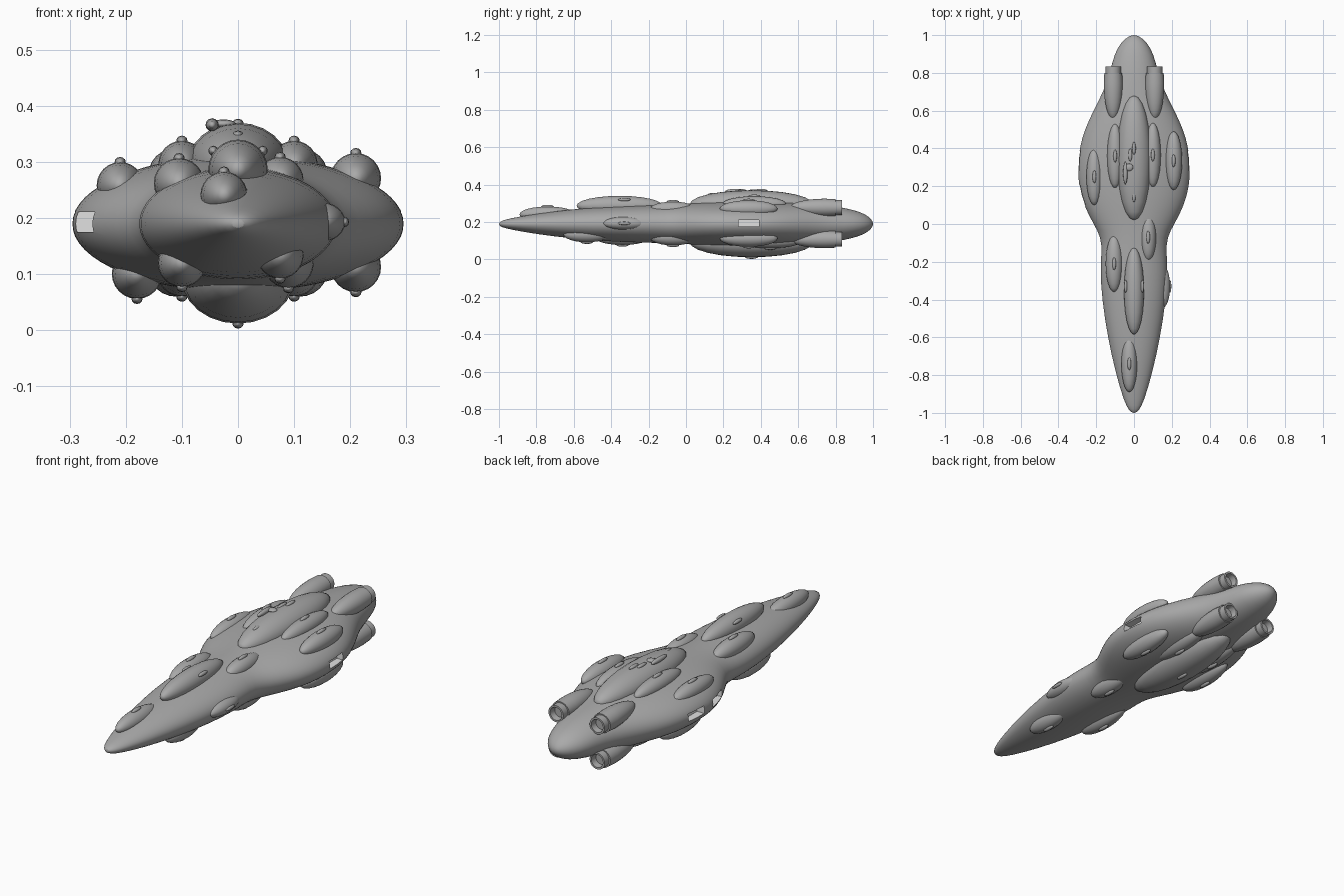
import bpy, bmesh, math
from mathutils import Matrix

old = bpy.data.objects.get("Cube")
if old:
    bpy.data.objects.remove(old, do_unlink=True)


def material(name, color):
    m = bpy.data.materials.new(name)
    m.use_nodes = True
    m.diffuse_color = color
    m.node_tree.nodes["Principled BSDF"].inputs["Base Color"].default_value = color
    return m


GREY = material("hull grey", (0.4, 0.4, 0.4, 1))
PALE = material("bay pale grey", (0.75, 0.75, 0.75, 1))


def make(name, bm, mat=GREY):
    bmesh.ops.recalc_face_normals(bm, faces=bm.faces)
    me = bpy.data.meshes.new(name)
    bm.to_mesh(me)
    bm.free()
    ob = bpy.data.objects.new(name, me)
    bpy.context.collection.objects.link(ob)
    me.materials.append(mat)
    return ob


def smooth(ob, angle=35):
    bpy.ops.object.select_all(action='DESELECT')
    ob.select_set(True)
    bpy.context.view_layer.objects.active = ob
    bpy.ops.object.shade_smooth_by_angle(angle=math.radians(angle))


def loft(name, stations, cx, cz, sides, capped=True):
    """Elliptical rings along y, each station being (y, half width, half height)."""
    bm = bmesh.new()
    rings = []
    for y, a, b in stations:
        ts = [2 * math.pi * i / sides for i in range(sides)]
        rings.append([bm.verts.new((cx + a * math.cos(t), y, cz + b * math.sin(t))) for t in ts])
    for r, s in zip(rings, rings[1:]):
        for i in range(sides):
            j = (i + 1) % sides
            bm.faces.new((r[i], r[j], s[j], s[i]))
    if capped:
        bm.faces.new(rings[0])
        bm.faces.new(rings[-1])
    return make(name, bm)


def ellipsoid(name, center, size, segments=24):
    bm = bmesh.new()
    bmesh.ops.create_uvsphere(bm, u_segments=segments, v_segments=segments // 2, radius=1)
    # poles point along the ship
    bm.transform(Matrix.Translation(center) @ Matrix.Diagonal((*size, 1))
                 @ Matrix.Rotation(math.pi / 2, 4, 'X'))
    ob = make(name, bm)
    smooth(ob, 60)
    return ob


# Main hull
HULL_Z = 0.19
hull = loft("hull", [
    (-1, .008, .006), (-.985, .028, .018), (-.94, .052, .03), (-.8, .095, .055),
    (-.6, .14, .08), (-.4, .17, .095), (-.25, .18, .1), (-.15, .172, .102),
    (-.07, .175, .105), (0, .215, .108), (.1, .268, .115), (.2, .294, .12),
    (.3, .3, .123), (.4, .291, .123), (.5, .263, .12), (.6, .216, .115),
    (.7, .163, .106), (.8, .128, .095), (.9, .105, .075), (.96, .07, .052),
    (.99, .035, .027), (1, .01, .008)], 0, HULL_Z, 32)
sub = hull.modifiers.new("round", 'SUBSURF')
sub.levels = sub.render_levels = 1
hull.data.materials.append(PALE)

# Recessed hangar bays: one on the left, two on the right
cutters = []
for x, y in ((.3, .335), (-.3, .335), (-.28, .15)):
    bm = bmesh.new()
    bmesh.ops.create_cube(bm, size=1, matrix=Matrix.Translation((x, y, .193))
                          @ Matrix.Diagonal((.09, .11, .036, 1)))
    cutter = make("bay_cutter", bm, PALE)
    cutter.hide_render = True
    cut = hull.modifiers.new("bay", 'BOOLEAN')
    cut.operation = 'DIFFERENCE'
    cut.solver = 'EXACT'
    cut.material_mode = 'TRANSFER'
    cut.object = cutter
    cutters.append(cutter)
smooth(hull)
for mod in list(hull.modifiers):
    bpy.ops.object.modifier_apply(modifier=mod.name)
for cutter in cutters:
    bpy.data.objects.remove(cutter, do_unlink=True)
smooth(hull)


# Blister pods with a small sensor bead on the crown
def pod(name, x, y, crown, half_width, half_length, up=1, height=None, bead=True):
    h = height or half_width
    ellipsoid(name, (x, y, crown - up * h), (half_width, half_length, h))
    if bead:
        ellipsoid(name + "_bead", (x, y, crown), (.01, .034, .009), 12)


for x, y, crown, w, l in ((-.21, .25, .3, .042, .15), (.21, .335, .316, .045, .155),
                          (-.1, .36, .338, .042, .17), (.1, .365, .338, .042, .17),
                          (-.105, -.21, .307, .045, .15), (.075, -.07, .309, .042, .125),
                          (-.025, -.74, .283, .042, .15)):
    pod("upper_pod", x, y, crown, w, l)

for x, y, crown, w, l in ((.21, .335, .068, .045, .155), (-.18, .3, .056, .045, .155),
                          (.1, .45, .06, .045, .18), (-.1, .45, .06, .045, .18),
                          (.09, -.07, .075, .045, .125), (.075, -.53, .092, .042, .125),
                          (-.1, -.34, .077, .043, .15)):
    pod("lower_pod", x, y, crown, w, l, up=-1)

# Spine pods and belly keel
pod("forward_spine_pod", 0, -.355, .34, .053, .23, bead=False)
for s in (-1, 1):
    ellipsoid("spine_bead", (s * .044, -.33, .32), (.009, .034, .009), 12)
pod("dorsal_dome", 0, .35, .37, .09, .33, height=.075, bead=False)
pod("belly_keel", 0, .35, .012, .1, .33, up=-1, height=.08)

# Side blister
ellipsoid("side_pod", (.15, -.33, .193), (.041, .115, .035))
ellipsoid("side_pod_bead", (.19, -.33, .193), (.008, .034, .009), 12)

# Dome sensors
for x, y, z in ((0, .4, .369), (-.02, .365, .367), (0, .15, .348)):
    ellipsoid("dome_bead", (x, y, z), (.01, .034, .008), 12)
ellipsoid("dome_turret", (-.046, .27, .366), (.012, .06, .012), 12)
ellipsoid("turret_arm", (-.026, .3, .368), (.022, .02, .008), 12)

# Four engines: rounded nacelle with a hollow nozzle
NACELLE = [(.555 + .19 * (1 - math.cos(t)), math.sin(t))
           for t in (math.pi / 2 * (i + .15) / 8.15 for i in range(9))]
for side in (-1, 1):
    for z in (.277, .108):
        body = [(y, .05 * r, .048 * r) for y, r in NACELLE] + [(.8, .047, .045)]
        smooth(loft("engine_nacelle", body, side * .11, z, 24))
        rim = [(.79, .04, .04), (.835, .04, .04), (.835, .031, .031), (.805, .027, .027)]
        smooth(loft("engine_nozzle", rim, side * .11, z, 24))
